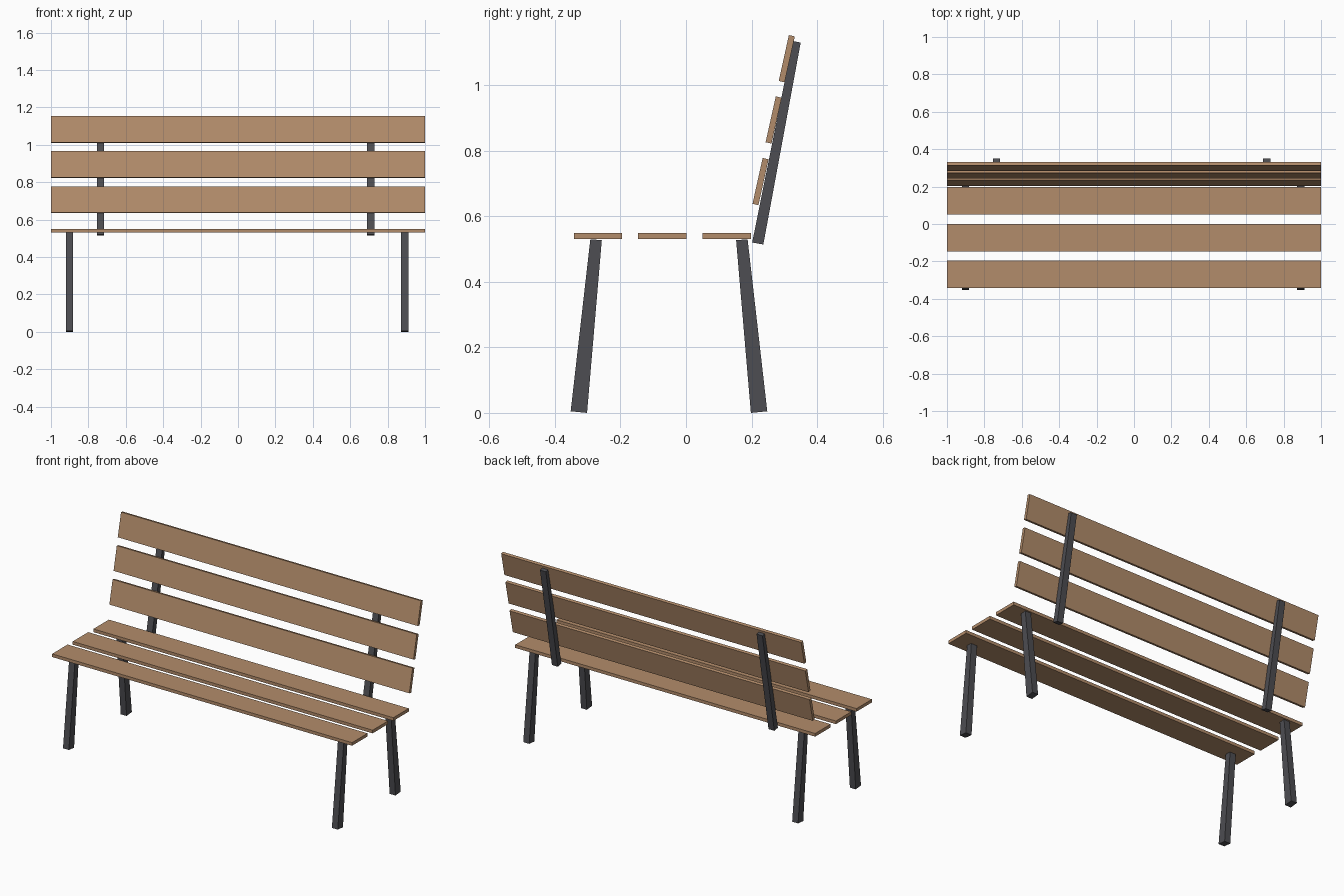
import bpy
import bmesh

if "Cube" in bpy.data.objects:
    bpy.data.objects.remove(bpy.data.objects["Cube"])


def material(name, rgb):
    m = bpy.data.materials.new(name)
    m.diffuse_color = (*rgb, 1)
    m.use_nodes = True
    m.node_tree.nodes["Principled BSDF"].inputs["Base Color"].default_value = m.diffuse_color
    return m


wood = material("brown wood", (0.45, 0.265, 0.147))
metal = material("dark grey metal", (0.075, 0.075, 0.084))


def prism(name, profile, x0, x1, mat):
    """Extrude a side profile of (y, z) points from x0 to x1."""
    bm = bmesh.new()
    face = bm.faces.new([bm.verts.new((x0, y, z)) for y, z in profile])
    ext = bmesh.ops.extrude_face_region(bm, geom=[face])
    moved = [v for v in ext["geom"] if isinstance(v, bmesh.types.BMVert)]
    bmesh.ops.translate(bm, verts=moved, vec=(x1 - x0, 0, 0))
    bmesh.ops.recalc_face_normals(bm, faces=bm.faces)
    mesh = bpy.data.meshes.new(name)
    bm.to_mesh(mesh)
    bm.free()
    mesh.materials.append(mat)
    ob = bpy.data.objects.new(name, mesh)
    bpy.context.collection.objects.link(ob)
    return ob


# Seat slats
for i, y in enumerate((-0.342, -0.146, 0.051)):
    prism(f"seat_slat_{i + 1}",
          [(y, 0.53), (y + 0.147, 0.53), (y + 0.147, 0.549), (y, 0.549)],
          -1, 1, wood)

# Leaning backrest slats, placed by their lower front edge
for i, (y, z) in enumerate(((0.203, 0.638), (0.243, 0.826), (0.283, 1.013))):
    prism(f"back_slat_{i + 1}",
          [(y, z), (y + 0.018, z - 0.004), (y + 0.049, z + 0.136), (y + 0.031, z + 0.14)],
          -1, 1, wood)

# Tapered, splayed legs
for side, x in (("left", -0.901), ("right", 0.892)):
    prism(f"front_leg_{side}",
          [(-0.352, 0.005), (-0.302, 0.0), (-0.257, 0.527), (-0.292, 0.53)],
          x - 0.0195, x + 0.0195, metal)
    prism(f"back_leg_{side}",
          [(0.198, 0.0), (0.248, 0.005), (0.188, 0.53), (0.153, 0.527)],
          x - 0.0195, x + 0.0195, metal)

# Tapered backrest supports
for side, x in (("left", -0.735), ("right", 0.709)):
    prism(f"back_support_{side}",
          [(0.202, 0.52), (0.236, 0.514), (0.35, 1.13), (0.326, 1.135)],
          x - 0.0195, x + 0.0195, metal)
